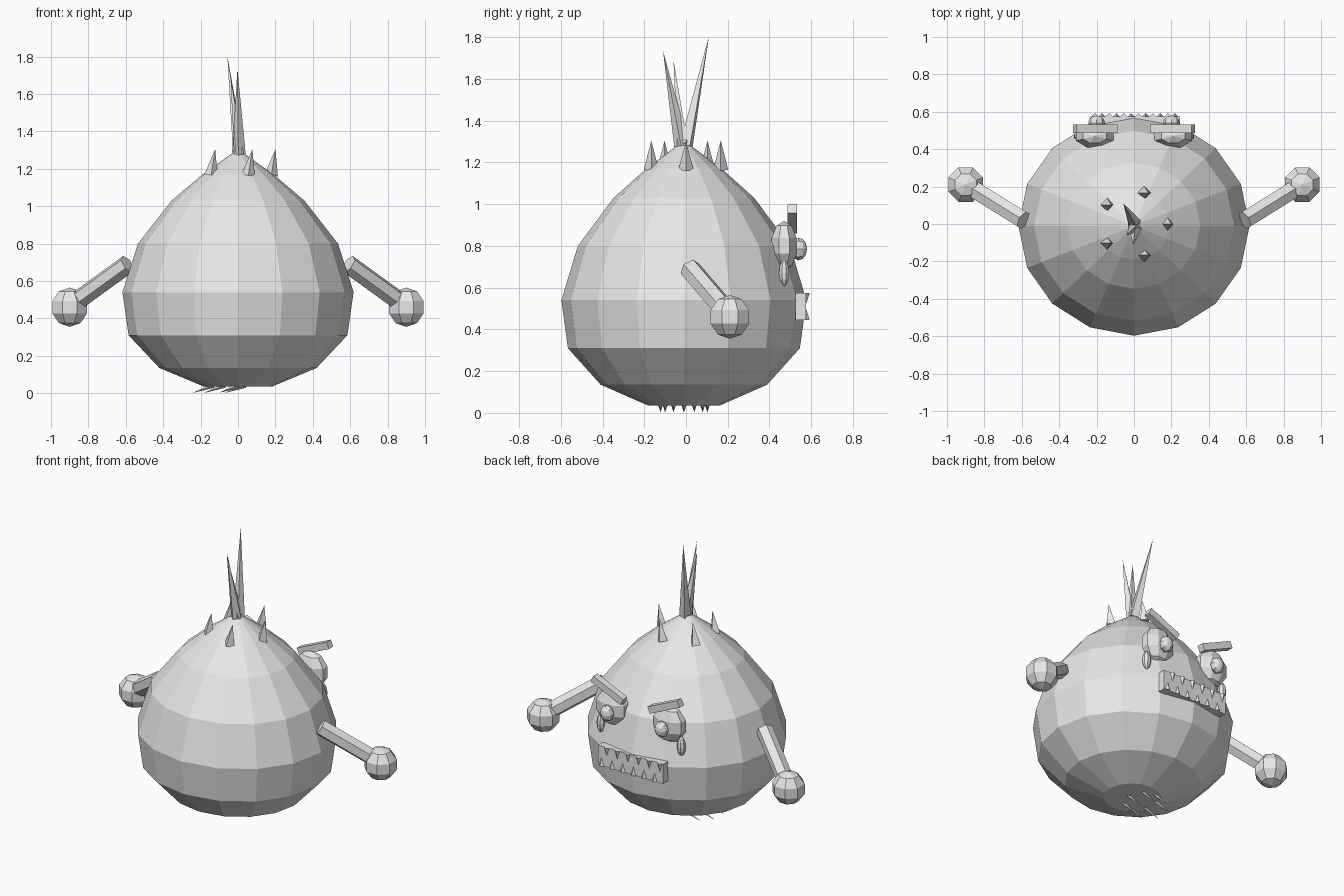
import bpy
import math
from mathutils import Vector, Matrix

if "Cube" in bpy.data.objects:
    bpy.data.objects.remove(bpy.data.objects["Cube"], do_unlink=True)

GREY = (0.8, 0.8, 0.8, 1)
mat = bpy.data.materials.new("light_grey")
mat.use_nodes = True
mat.diffuse_color = GREY
mat.node_tree.nodes["Principled BSDF"].inputs["Base Color"].default_value = GREY


def finish(name):
    ob = bpy.context.object
    ob.name = name
    ob.data.materials.append(mat)
    return ob


def ball(name, pos, size, segments=8, rings=5, turn=(0, 0, math.pi / 8)):
    """Low-poly ellipsoid; size is given along the world axes."""
    bpy.ops.mesh.primitive_uv_sphere_add(segments=segments, ring_count=rings, radius=1)
    ob = finish(name)
    spin = Matrix.Rotation(turn[2], 4, 'Z')
    tilt = Matrix.Rotation(turn[0], 4, 'X')
    ob.data.transform(Matrix.Translation(pos) @ Matrix.Diagonal((*size, 1)) @ tilt @ spin)
    return ob


def spike(name, base, tip, radius, sides=4, end_radius=0.0):
    """Cone or prism running from base to tip."""
    base, tip = Vector(base), Vector(tip)
    axis = tip - base
    bpy.ops.mesh.primitive_cone_add(vertices=sides, radius1=radius, radius2=end_radius,
                                    depth=axis.length)
    ob = finish(name)
    ob.location = (base + tip) / 2
    ob.rotation_euler = axis.to_track_quat('Z', 'Y').to_euler()
    return ob


def box(name, pos, size, tilt=0):
    bpy.ops.mesh.primitive_cube_add(size=1, location=pos, rotation=(0, tilt, 0))
    ob = finish(name)
    ob.scale = size
    return ob


# Pear-shaped body: rings of (radius, height) around the z axis
profile = [(0.18, 0.035), (0.42, 0.135), (0.585, 0.31), (0.618, 0.54),
           (0.535, 0.80), (0.355, 1.03), (0.19, 1.17)]
SIDES = 16
verts = [(r * math.cos(math.tau * i / SIDES), 0.95 * r * math.sin(math.tau * i / SIDES) - 0.01, z)
         for r, z in profile for i in range(SIDES)]
top = len(verts)
verts.append((0, -0.01, 1.305))
faces = [tuple(reversed(range(SIDES)))]
for k in range(len(profile) - 1):
    for i in range(SIDES):
        a, b = k * SIDES + i, k * SIDES + (i + 1) % SIDES
        faces.append((a, b, b + SIDES, a + SIDES))
last = top - SIDES
faces += [(last + i, last + (i + 1) % SIDES, top) for i in range(SIDES)]
mesh = bpy.data.meshes.new("body")
mesh.from_pydata(verts, [], faces)
mesh.materials.append(mat)
bpy.context.collection.objects.link(bpy.data.objects.new("body", mesh))

# Paired parts: arms, hands, eyes, pupils, tears and slanted brows
for s, side in ((1, "left"), (-1, "right")):
    spike(side + "_arm", (s * 0.59, 0.02, 0.69), (s * 0.88, 0.20, 0.48), 0.052, 6, 0.052)
    ball(side + "_hand", (s * 0.9, 0.21, 0.46), (0.105, 0.105, 0.105))
    ball(side + "_eye", (s * 0.21, 0.47, 0.80), (0.115, 0.068, 0.12))
    ball(side + "_pupil", (s * 0.2, 0.54, 0.785), (0.045, 0.04, 0.054), 8, 6, (math.pi / 2, 0, 0))
    ball(side + "_tear", (s * 0.295, 0.47, 0.67), (0.028, 0.026, 0.062), 8, 6)
    box(side + "_brow", (s * 0.208, 0.51, 0.93), (0.24, 0.045, 0.045), -s * math.radians(24))

# Mouth plate with two interleaved rows of teeth
box("mouth", (0.005, 0.55, 0.51), (0.48, 0.05, 0.13))
for i in range(6):
    x = -0.21 + i * 0.078
    spike("upper_tooth", (x, 0.575, 0.575), (x, 0.575, 0.52), 0.018)
    spike("lower_tooth", (x + 0.038, 0.575, 0.445), (x + 0.038, 0.575, 0.50), 0.018)

# Ring of five short horns, leaning slightly to the left
for i in range(5):
    a = math.tau * i / 5
    x, y = 0.178 * math.cos(a), 0.175 * math.sin(a)
    spike("horn", (x, y, 1.165), (x + 0.022, y, 1.305), 0.036)

# Three tall hair spikes
for tip in ((-0.057, 0.11, 1.805), (-0.003, -0.11, 1.735), (-0.04, -0.06, 1.69)):
    spike("hair_spike", (0.005, tip[1] * 0.1 - 0.01, 1.28), tip, 0.036)
ball("hair_root", (0, -0.01, 1.30), (0.035, 0.035, 0.025))

# Thin bristles under the body, swept sideways
for i in range(7):
    a = math.tau * i / 7
    x, y = -0.05 + 0.09 * math.cos(a), -0.01 + 0.115 * math.sin(a)
    spike("bristle", (x, y, 0.042), (x - 0.11, y, 0.002), 0.013)
